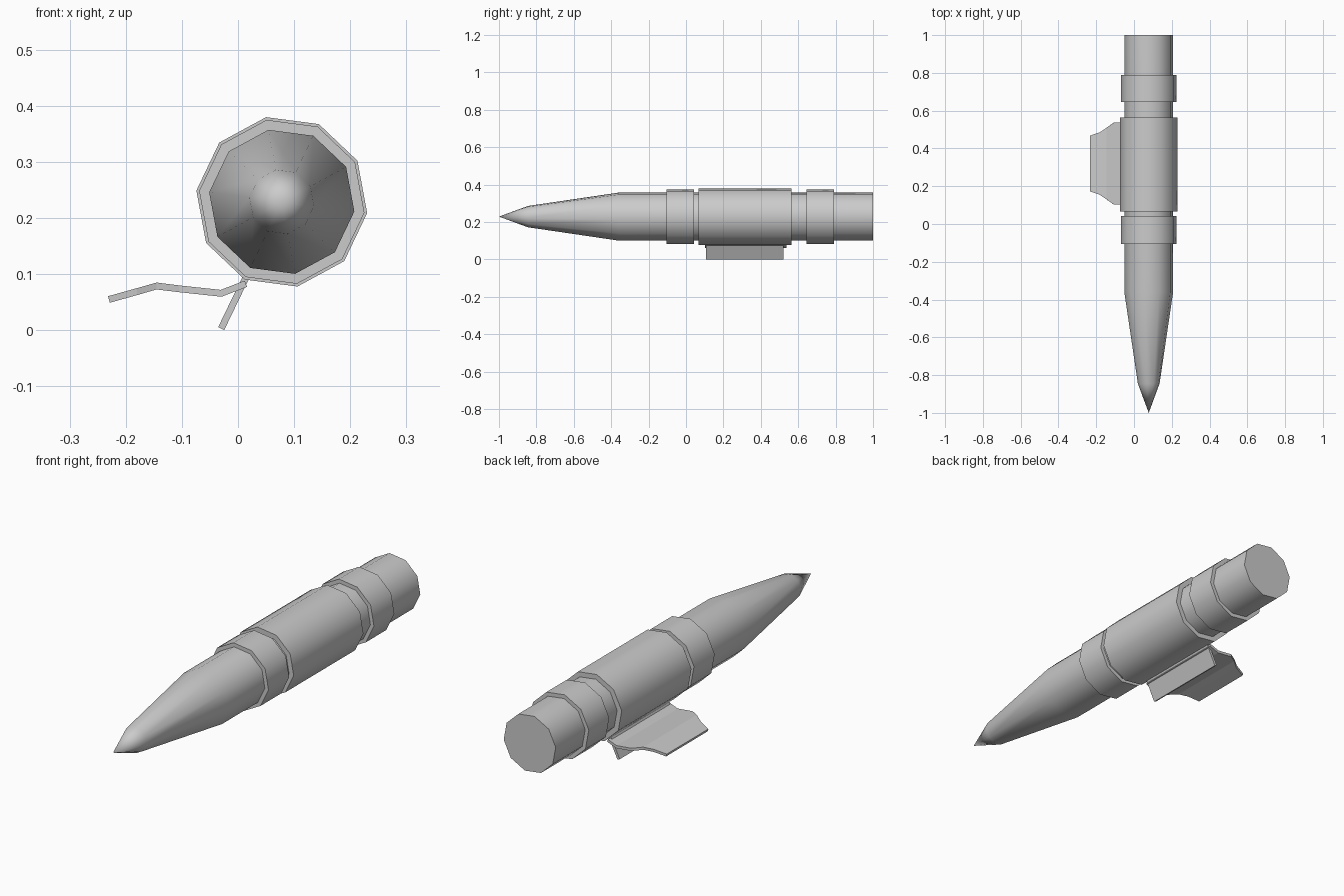
import bpy, bmesh
from math import cos, sin, radians

if "Cube" in bpy.data.objects:
    bpy.data.objects.remove(bpy.data.objects["Cube"])

CX, CZ = 0.078, 0.229      # body axis
SIDES, TURN = 10, 100.5    # ten-sided section, rotated slightly


def finish(name, bm):
    bmesh.ops.recalc_face_normals(bm, faces=bm.faces)
    mesh = bpy.data.meshes.new(name)
    bm.to_mesh(mesh)
    bm.free()
    obj = bpy.data.objects.new(name, mesh)
    bpy.context.collection.objects.link(obj)
    bpy.ops.object.select_all(action='DESELECT')
    obj.select_set(True)
    bpy.context.view_layer.objects.active = obj
    return obj


def lathe(name, profile, cap_end=False):
    """Sweep (y, radius) points round the body axis; radius 0 makes a tip."""
    bm = bmesh.new()
    rings = []
    for y, r in profile:
        if r == 0:
            rings.append([bm.verts.new((CX, y, CZ))] * SIDES)
            continue
        angles = [radians(TURN + 360 / SIDES * i) for i in range(SIDES)]
        rings.append([bm.verts.new((CX + r * cos(a), y, CZ + r * sin(a))) for a in angles])
    for a, b in zip(rings, rings[1:]):
        for i in range(SIDES):
            j = (i + 1) % SIDES
            bm.faces.new(dict.fromkeys((a[i], a[j], b[j], b[i])))
    if cap_end:
        bm.faces.new(rings[-1])
    finish(name, bm)
    bpy.ops.object.shade_smooth_by_angle(angle=radians(45))


def plate(name, stations, mid_y, thickness=0.012):
    """Thin plate through (x, z, half length along y) stations."""
    bm = bmesh.new()
    rows = [[bm.verts.new((x, mid_y + s * h, z)) for s in (-1, 1)] for x, z, h in stations]
    for a, b in zip(rows, rows[1:]):
        bm.faces.new((a[0], a[1], b[1], b[0]))
    obj = finish(name, bm)
    mod = obj.modifiers.new("thickness", 'SOLIDIFY')
    mod.thickness = thickness
    mod.offset = 0
    mod.use_even_offset = True


# Body with pointed nose and flat tail
BODY_R = 0.1305
lathe("body", [(-1, 0), (-0.845, 0.058), (-0.36, BODY_R), (1, BODY_R)], cap_end=True)

# Raised bands and the central sleeve
for name, y0, y1, r in (("front_band", -0.105, 0.042, 0.1485),
                        ("centre_sleeve", 0.067, 0.563, 0.1535),
                        ("rear_band", 0.645, 0.79, 0.1485)):
    lathe(name, [(y0, BODY_R - 0.005), (y0, r), (y1, r), (y1, BODY_R - 0.005)])

# Bent side fin with tapered ends
plate("side_fin", [(-0.23, 0.055, 0.148), (-0.18, 0.069, 0.165), (-0.145, 0.079, 0.19),
                   (-0.105, 0.074, 0.218), (-0.03, 0.066, 0.218), (0.014, 0.083, 0.218)], 0.32)

# Straight lower fin
plate("lower_fin", [(-0.03, 0.003, 0.207), (0.013, 0.092, 0.207)], 0.315)
